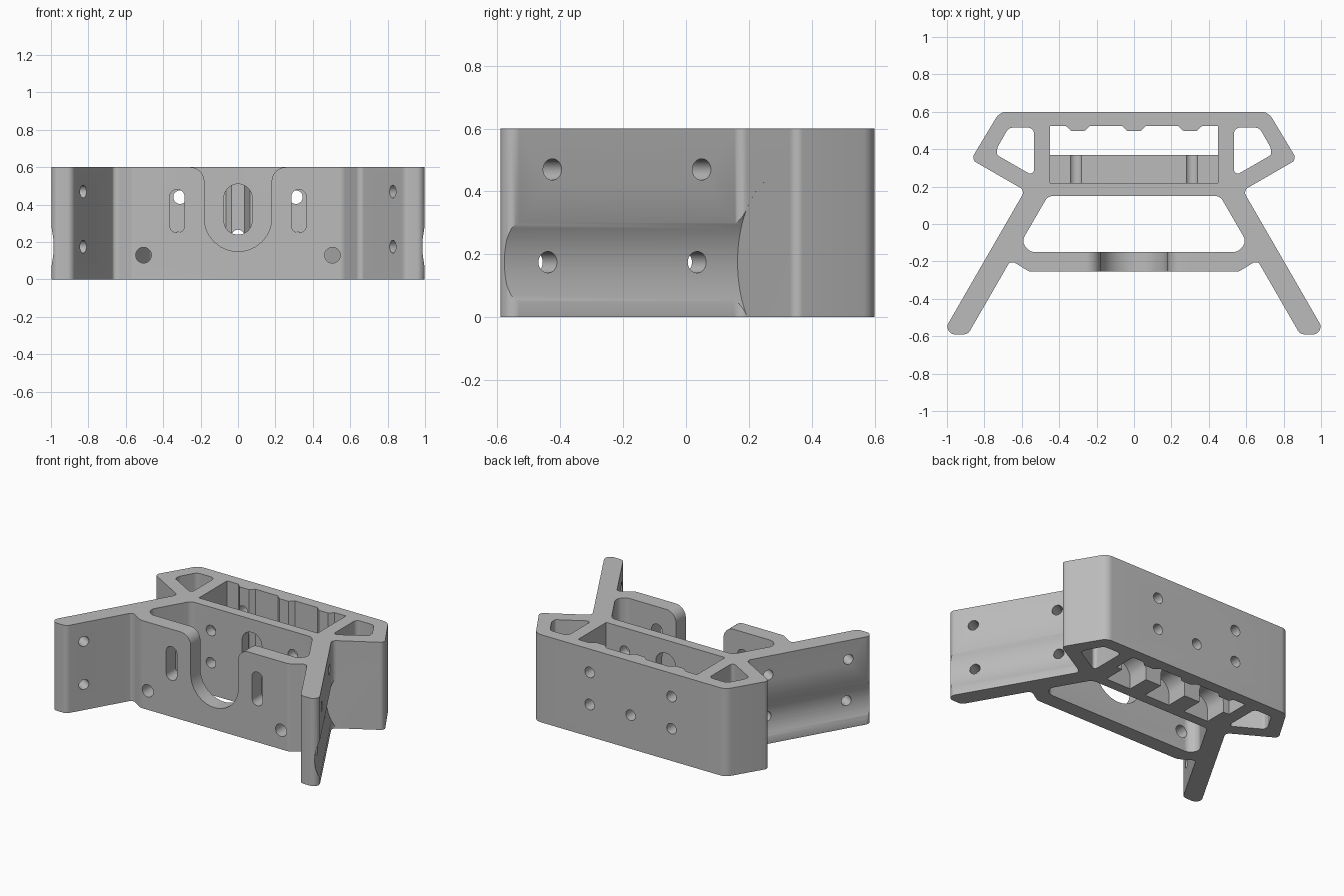
import bpy, bmesh, math
from mathutils import Matrix, Vector

cube = bpy.data.objects.get("Cube")
if cube:
    bpy.data.objects.remove(cube, do_unlink=True)

grey = bpy.data.materials.new("matte grey")
grey.use_nodes = True
colour = (0.5, 0.5, 0.5, 1)
grey.diffuse_color = colour
grey.node_tree.nodes["Principled BSDF"].inputs["Base Color"].default_value = colour

H = 0.6
UP = Matrix.Identity(4)
ALONG_Y = Matrix.Rotation(math.pi / 2, 4, 'X')   # profile (x, z), depth runs to -y


def rounded(points, steps=8):
    """Turn (x, y, radius) corners into a filleted outline."""
    out = []
    for i, (x, y, r) in enumerate(points):
        p = Vector((x, y))
        if r == 0:
            out.append(p)
            continue
        a = (Vector(points[i - 1][:2]) - p).normalized()
        b = (Vector(points[(i + 1) % len(points)][:2]) - p).normalized()
        half = a.angle(b) / 2
        centre = p + (a + b).normalized() * r / math.sin(half)
        start = p + a * r / math.tan(half) - centre
        end = p + b * r / math.tan(half) - centre
        for k in range(steps + 1):
            t = k / steps
            out.append(centre + start.lerp(end, t).normalized() * r)
    return out


def mirrored(half):
    return half + [(-x, y, r) for x, y, r in reversed(half)]


def shifted(points, dx):
    return [(x + dx, y, r) for x, y, r in points]


def prism(name, points, low, high, matrix=UP):
    bm = bmesh.new()
    outline = rounded(points)
    bottom = [bm.verts.new((p.x, p.y, low)) for p in outline]
    top = [bm.verts.new((p.x, p.y, high)) for p in outline]
    bm.faces.new(bottom)
    bm.faces.new(top)
    for i in range(len(outline)):
        bm.faces.new((bottom[i - 1], bottom[i], top[i], top[i - 1]))
    bmesh.ops.recalc_face_normals(bm, faces=bm.faces)
    bm.transform(matrix)
    return add(name, bm)


def rod(name, start, end, radius, sides=32):
    start, end = Vector(start), Vector(end)
    axis = end - start
    bm = bmesh.new()
    bmesh.ops.create_cone(bm, cap_ends=True, segments=sides, radius1=radius,
                          radius2=radius, depth=axis.length)
    turn = axis.to_track_quat('Z', 'Y').to_matrix().to_4x4()
    bm.transform(Matrix.Translation((start + end) / 2) @ turn)
    return add(name, bm)


def add(name, bm):
    mesh = bpy.data.meshes.new(name)
    bm.to_mesh(mesh)
    bm.free()
    ob = bpy.data.objects.new(name, mesh)
    bpy.context.collection.objects.link(ob)
    return ob


# Bracket body: roof bar, side wings, splayed legs and front web
body = prism("bracket_body", mirrored([
    (0.718, 0.6, 0.07), (0.871, 0.345, 0.03), (0.583, 0.179, 0.03),
    (1.027, -0.59, 0.04), (0.888, -0.59, 0.04), (0.666, -0.205, 0.02),
    (0.64, -0.205, 0.03), (0.56, -0.255, 0.05)]), 0, H)
body.data.materials.append(grey)
cutters = []


def cut(ob):
    ob.hide_render = True
    cutters.append(ob)


# Central window and scalloped rear pocket, leaving a low ledge
cut(prism("window_cut", mirrored([
    (0.46, 0.15, 0.05), (0.605, -0.1, 0.05), (0.55, -0.15, 0.05)]), -0.1, 0.7))
scallops = []
for x in (0.3, 0, -0.3):
    scallops += [(x + 0.065, 0.525, 0), (x + 0.035, 0.497, 0),
                 (x - 0.035, 0.497, 0), (x - 0.065, 0.525, 0)]
cut(prism("pocket_cut", [(-0.45, 0.37, 0), (0.45, 0.37, 0), (0.45, 0.525, 0)]
          + scallops + [(-0.45, 0.525, 0)], -0.1, 0.7))
cut(prism("ledge_cut", [(-0.45, 0.22, 0), (0.45, 0.22, 0),
                        (0.45, 0.4, 0), (-0.45, 0.4, 0)], 0.2, 0.7))

# Arched recesses under the ledge
arch = mirrored([(0.095, -0.1, 0), (0.095, 0.165, 0.09)])
for x in (-0.31, 0, 0.31):
    cut(prism("arch_cut", shifted(arch, x), -0.4, -0.22, ALONG_Y))

# Front web: deep notch, and the slot in the wall behind it
cut(prism("notch_cut", mirrored([
    (0.18, 0.15, 0.178), (0.18, 0.6, 0.075), (0.3, 0.6, 0), (0.3, 0.7, 0)]),
    0.12, 0.3, ALONG_Y))
cut(prism("middle_slot_cut", mirrored([(0.075, 0.24, 0.073), (0.075, 0.51, 0.073)]),
          -0.3, -0.1, ALONG_Y))

slot = mirrored([(0.04, 0.25, 0.038), (0.04, 0.48, 0.038)])
wing = [(0.535, 0.515, 0.03), (0.535, 0.255, 0.02),
        (0.735, 0.37, 0.02), (0.73, 0.41, 0.02), (0.67, 0.515, 0.04)]
normal = Vector((math.cos(math.pi / 6), 0.5, 0))
for s in (1, -1):
    # Wing openings
    cut(prism("wing_cut", [(s * x, y, r) for x, y, r in wing], -0.1, 0.7))
    # Web slots and round holes
    cut(prism("web_slot_cut", shifted(slot, s * 0.325), 0.12, 0.3, ALONG_Y))
    cut(rod("web_hole_cut", (s * 0.505, -0.3, 0.13), (s * 0.505, -0.1, 0.13), 0.042))
    # Rear screw holes
    for z in (0.44, 0.22):
        cut(rod("rear_hole_cut", (s * 0.31, 0.1, z), (s * 0.31, 0.7, z), 0.036))
    # Long shallow groove on the outside of each leg
    n = Vector((s * normal.x, normal.y, 0))
    along = Vector((s * 0.5, -normal.x, 0))
    start = Vector((s * 0.583, 0.179, 0.175)) + n * 0.245
    cut(rod("leg_groove_cut", start, start + along * 1.2, 0.275, 96))
    # Cross holes through each leg
    for y in (-0.425, 0.05):
        for z in (0.47, 0.175):
            p = Vector((s * (0.6 + (0.15 - y) * math.tan(math.pi / 6)), y, z))
            cut(rod("leg_hole_cut", p - n * 0.25, p + n * 0.25, 0.034))
cut(rod("rear_centre_hole_cut", (0, 0.42, 0.23), (0, 0.7, 0.23), 0.036))

# Carve everything, then drop the cutters
for c in cutters:
    mod = body.modifiers.new(c.name, 'BOOLEAN')
    mod.operation = 'DIFFERENCE'
    mod.solver = 'EXACT'
    mod.object = c
bpy.context.view_layer.update()
graph = bpy.context.evaluated_depsgraph_get()
carved = bpy.data.meshes.new_from_object(body.evaluated_get(graph))
body.modifiers.clear()
body.data = carved
for c in cutters:
    bpy.data.objects.remove(c, do_unlink=True)

carved.materials.clear()
carved.materials.append(grey)
carved.polygons.foreach_set("material_index", [0] * len(carved.polygons))

for ob in bpy.context.selected_objects:
    ob.select_set(False)
body.select_set(True)
bpy.context.view_layer.objects.active = body
bpy.ops.object.shade_smooth_by_angle(angle=math.radians(30))
